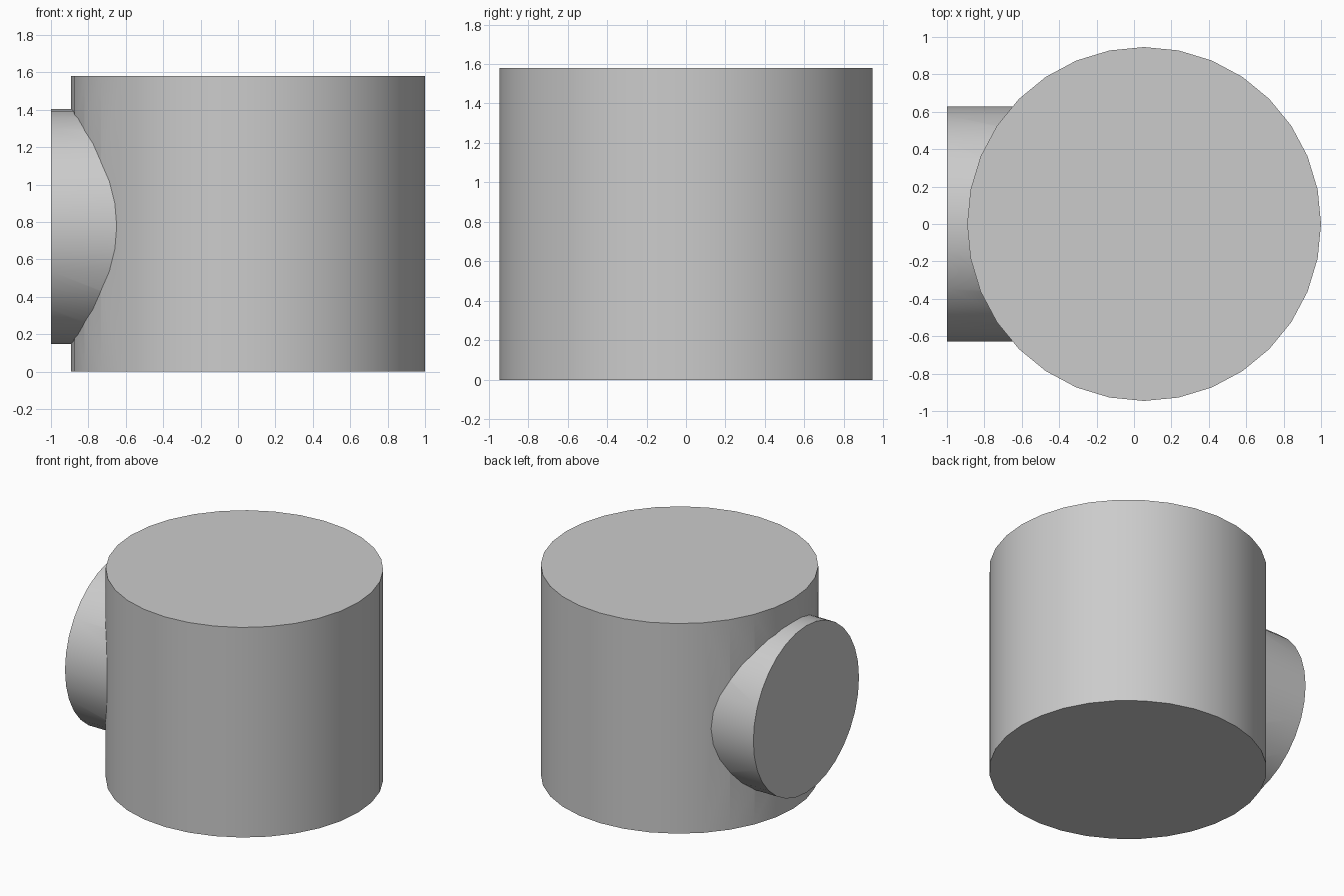
import bpy
import math

default = bpy.data.objects.get("Cube")
if default:
    bpy.data.objects.remove(default, do_unlink=True)

# Single flat colour
grey = bpy.data.materials.new("light_grey")
grey.use_nodes = True
colour = (0.6, 0.6, 0.6, 1)
grey.diffuse_color = colour
for node in grey.node_tree.nodes:
    if node.type == "BSDF_PRINCIPLED":
        node.inputs["Base Color"].default_value = colour


def cylinder(name, radius, depth, location, rotation=(0, 0, 0)):
    bpy.ops.mesh.primitive_cylinder_add(
        vertices=32, radius=radius, depth=depth,
        location=location, rotation=rotation)
    obj = bpy.context.object
    obj.name = name
    obj.data.materials.append(grey)
    return obj


body_x, body_radius, height = 0.054, 0.946, 1.58

# Round side stub, running from the body axis to its flat end
stub_length = 1 + body_x
stub = cylinder("side_stub", 0.628, stub_length,
                (-1 + stub_length / 2, 0, 0.777), (0, math.pi / 2, 0))

# Upright main drum
body = cylinder("main_drum", body_radius, height, (body_x, 0, height / 2))

# Fuse the stub into the drum
union = body.modifiers.new("join_stub", "BOOLEAN")
union.operation = "UNION"
union.solver = "EXACT"
union.object = stub
bpy.ops.object.modifier_apply(modifier=union.name)
bpy.data.objects.remove(stub, do_unlink=True)

# Smooth walls, crisp rims and crisp join
bpy.ops.object.shade_smooth_by_angle(angle=math.radians(30))
